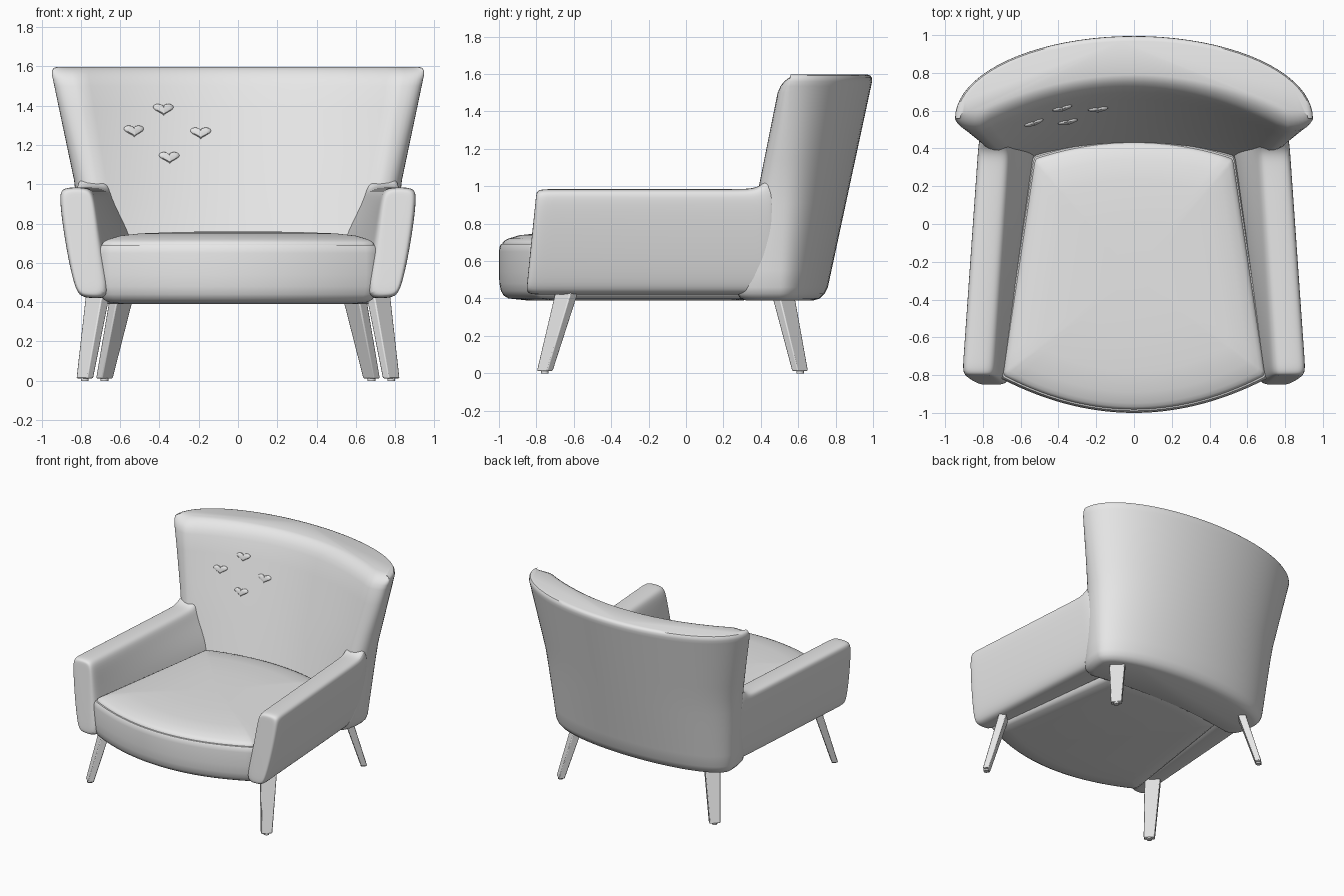
import bpy
import bmesh
import math
from mathutils import Vector
from mathutils.bvhtree import BVHTree

cube = bpy.data.objects.get("Cube")
if cube:
    bpy.data.objects.remove(cube, do_unlink=True)

GREY = (0.8, 0.8, 0.8, 1.0)
mat = bpy.data.materials.new("light grey")
mat.use_nodes = True
mat.diffuse_color = GREY
for node in mat.node_tree.nodes:
    if node.type == 'BSDF_PRINCIPLED':
        node.inputs["Base Color"].default_value = GREY


def loft(name, rings, angle=40):
    """Skin a stack of closed rings, cap both ends and smooth it."""
    bm = bmesh.new()
    loops = [[bm.verts.new(p) for p in ring] for ring in rings]
    for a, b in zip(loops, loops[1:]):
        n = len(a)
        for i in range(n):
            j = (i + 1) % n
            bm.faces.new((a[i], a[j], b[j], b[i]))
    bm.faces.new(loops[0][::-1])
    bm.faces.new(loops[-1])
    bmesh.ops.recalc_face_normals(bm, faces=bm.faces)
    mesh = bpy.data.meshes.new(name)
    bm.to_mesh(mesh)
    bm.free()
    mesh.materials.append(mat)
    mesh.shade_smooth()
    mesh.set_sharp_from_angle(angle=math.radians(angle))
    obj = bpy.data.objects.new(name, mesh)
    bpy.context.scene.collection.objects.link(obj)
    return obj


def span(a, b, n):
    return [a + (b - a) * i / (n - 1) for i in range(n)]


# Backrest: crescent sections that widen and lean back with height
def back_section(z, inner, outer):
    w = 0.83 + (0.21 if z > 1 else 0.1) * (z - 1) - outer
    y_out = 0.75 + 0.215 * (z - 0.42) - outer
    y_side = 0.5 + 0.05 * (z - 0.42)
    y_tip = 0.34 + 0.2 * (z - 0.75) + inner
    y_in = 0.45 + 0.33 * (z - 0.75) + inner * 0.6
    w_in = 0.86 * w
    pts = []
    for a in span(-math.pi / 2, math.pi / 2, 41):
        pts.append((w * math.sin(a), y_side + (y_out - y_side) * math.cos(a), z))
    tip = []
    for t in span(0, 1, 9)[1:-1]:
        x = w * (1 - t * t) + w_in * t * t
        y = y_side * (1 - t) ** 2 + y_tip * (1 - (1 - t) ** 2)
        tip.append((x, y, z))
    pts += tip
    for x in span(w_in, -w_in, 31):
        pts.append((x, y_in - (y_in - y_tip) * (x / w_in) ** 2, z))
    pts += [(-x, y, zz) for x, y, zz in reversed(tip)]
    return pts


back_levels = [(0.39, 0.05, 0.06), (0.4, 0.02, 0.03), (0.425, 0, 0.01), (0.46, 0, 0)]
back_levels += [(z, 0, 0) for z in span(0.55, 1.5, 9)]
back_levels += [(1.535, 0.008, 0), (1.56, 0.022, 0), (1.58, 0.045, 0.006),
                (1.592, 0.07, 0.016), (1.598, 0.1, 0.035)]
backrest = loft("backrest", [back_section(*lv) for lv in back_levels])


# Seat cushion: bowed front, tapering sides, crowned top with a seam
def seat_section(scale, z):
    pts = [(x, -1.0 + 0.18 * (x / 0.7) ** 2) for x in span(-0.7, 0.7, 31)]
    side = [(0.71 - 0.17 * t, -0.8 + 1.14 * t) for t in span(0, 1, 13)]
    pts += side
    pts += [(x, 0.45 - 0.09 * (x / 0.54) ** 2) for x in span(0.53, -0.53, 21)]
    pts += [(-x, y) for x, y in reversed(side)]
    mid = -0.27
    return [(x * scale, mid + (y - mid) * scale, z) for x, y in pts]


seat_levels = [(0.8, 0.39), (0.93, 0.4), (0.965, 0.415), (0.985, 0.44), (0.997, 0.48),
               (1.0, 0.54), (1.0, 0.65), (0.995, 0.677), (0.985, 0.69), (0.974, 0.692),
               (0.972, 0.7), (0.955, 0.711), (0.93, 0.72), (0.85, 0.738),
               (0.7, 0.75), (0.4, 0.758), (0.1, 0.76)]
loft("seat_cushion", [seat_section(*lv) for lv in seat_levels])


# Arms: one section swept from front to back, then mirrored
def arm_section(y, sx=1.0, sz=1.0, rise=0.0):
    out = 0.91 - 0.07 * (y + 0.75)
    seat = 0.7 - 0.139 * (y + 0.8)
    prof = [(seat - 0.05, 0.42), (out - 0.17, 0.42), (out - 0.11, 0.425),
            (out - 0.08, 0.47), (out - 0.045, 0.62), (out - 0.015, 0.8), (out, 0.94),
            (out - 0.012, 0.975), (out - 0.05, 0.985), (out - 0.13, 0.985),
            (out - 0.17, 0.97), (out - 0.19, 0.91), (seat, 0.72), (seat - 0.03, 0.55)]
    cx, cz = out - 0.12, 0.7
    lean = 0.09 * max(0.0, min(1.0, -y / 0.75))
    pts = []
    for x, z in prof:
        lift = rise if z > 0.95 else 0
        pts.append((cx + (x - cx) * sx, y - lean * (0.95 - z), cz + (z - cz) * sz + lift))
    return pts


arm_rings = [arm_section(-0.805, 0.55, 0.85), arm_section(-0.803, 0.8, 0.94),
             arm_section(-0.79, 0.93, 0.98), arm_section(-0.76)]
arm_rings += [arm_section(y) for y in span(-0.68, 0.3, 6)]
arm_rings += [arm_section(0.36, rise=0.004), arm_section(0.4, rise=0.02),
              arm_section(0.44, 0.98, rise=0.06), arm_section(0.5, 0.9, rise=0.07)]
arms = loft("arms", arm_rings, 60)
arms.modifiers.new("mirror", 'MIRROR')
arms.modifiers.new("rounding", 'SUBSURF').levels = 2
arms.modifiers["rounding"].render_levels = 2


# Legs: tapered, splayed, turned towards the corners
def leg_section(cx, cy, z, width, depth, sx, sy):
    out = Vector((sx, sy, 0)).normalized()
    tan = Vector((-out.y, out.x, 0))
    mid = Vector((cx * sx, cy, z))
    return [mid + tan * a * width / 2 + out * b * depth / 2
            for a, b in ((-1, -1), (1, -1), (1, 1), (-1, 1))]


def disc(cx, cy, z, r):
    return [(cx + r * math.cos(a), cy + r * math.sin(a), z)
            for a in (i * math.tau / 16 for i in range(16))]


for end, sy, foot, top in (("front", -1, (0.78, -0.755), (0.71, -0.63)),
                           ("back", 1, (0.68, 0.61), (0.585, 0.51))):
    for side, sx in (("left", 1), ("right", -1)):
        leg = loft(f"{end}_{side}_leg",
                   [leg_section(*foot, 0.012, 0.08, 0.045, sx, sy),
                    leg_section(*top, 0.46, 0.12, 0.06, sx, sy)], 30)
        bevel = leg.modifiers.new("soft edges", 'BEVEL')
        bevel.width = 0.006
        bevel.segments = 2
        loft(f"{end}_{side}_glide", [disc(foot[0] * sx, foot[1], z, 0.02) for z in (0, 0.02)])

# Heart buttons set on the front of the backrest
tree = BVHTree.FromPolygons([v.co for v in backrest.data.vertices],
                            [p.vertices for p in backrest.data.polygons])


def heart_ring(origin, right, up, normal, scale, height):
    pts = []
    for i in range(40):
        a = i * math.tau / 40
        u = 0.0033 * 16 * math.sin(a) ** 3
        v = 0.0021 * (13 * math.cos(a) - 5 * math.cos(2 * a) - 2 * math.cos(3 * a)
                      - math.cos(4 * a) + 2)
        pts.append(origin + right * u * scale + up * v * scale + normal * height)
    return pts


for i, (x, z) in enumerate(((-0.38, 1.38), (-0.53, 1.27), (-0.19, 1.26), (-0.35, 1.135))):
    hit, normal, _, _ = tree.ray_cast(Vector((x, -1, z)), Vector((0, 1, 0)))
    if normal.y > 0:
        normal = -normal
    up = (Vector((0, 0, 1)) - normal * normal.z).normalized()
    right = up.cross(normal)
    loft(f"heart_button_{i + 1}",
         [heart_ring(hit, right, up, normal, s, h)
          for s, h in ((1, -0.012), (1, 0.004), (0.9, 0.009), (0.6, 0.012))])
